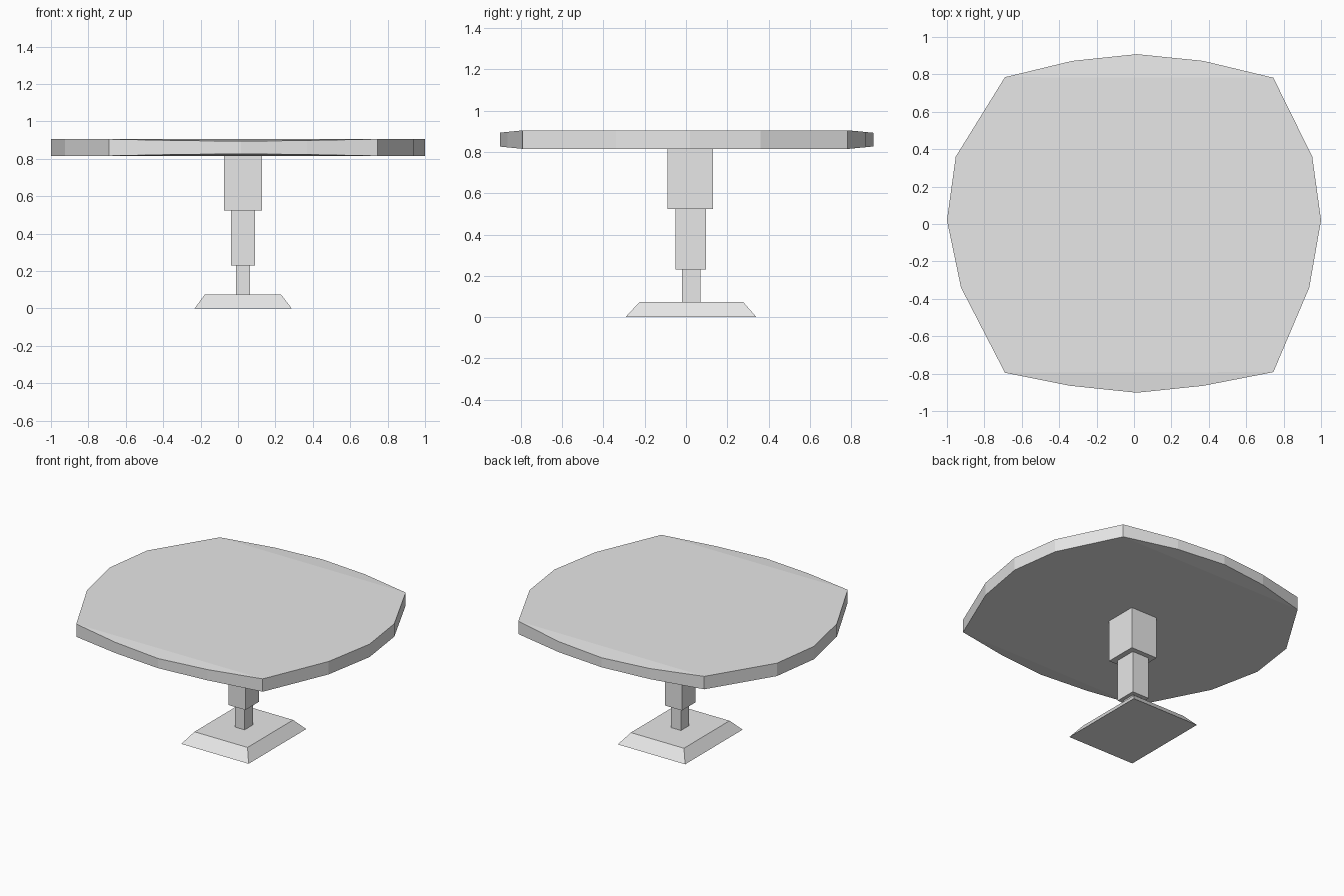
import bpy
import bmesh

cube = bpy.data.objects.get("Cube")
if cube:
    bpy.data.objects.remove(cube, do_unlink=True)

grey = bpy.data.materials.new("light grey")
grey.use_nodes = True
colour = (0.8, 0.8, 0.8, 1)
grey.diffuse_color = colour
grey.node_tree.nodes["Principled BSDF"].inputs["Base Color"].default_value = colour


def finish(name, bm):
    bmesh.ops.recalc_face_normals(bm, faces=bm.faces)
    mesh = bpy.data.meshes.new(name)
    bm.to_mesh(mesh)
    bm.free()
    mesh.materials.append(grey)
    obj = bpy.data.objects.new(name, mesh)
    bpy.context.collection.objects.link(obj)
    return obj


def block(name, bottom, top, z0, z1):
    """Four-sided block; bottom and top are (x0, x1, y0, y1) rectangles."""
    bm = bmesh.new()
    rings = []
    for (x0, x1, y0, y1), z in ((bottom, z0), (top, z1)):
        corners = ((x0, y0), (x1, y0), (x1, y1), (x0, y1))
        rings.append([bm.verts.new((x, y, z)) for x, y in corners])
    low, high = rings
    bm.faces.new(low)
    bm.faces.new(high)
    for i in range(4):
        j = (i + 1) % 4
        bm.faces.new((low[i], low[j], high[j], high[i]))
    return finish(name, bm)


# Sloped foot and the three stepped column sections
block("base", (-0.232, 0.287, -0.293, 0.341), (-0.178, 0.231, -0.225, 0.277), 0, 0.073)
sections = (
    ("lower_column", (-0.01, 0.065, -0.02, 0.07), 0.073, 0.23),
    ("middle_column", (-0.037, 0.092, -0.05, 0.098), 0.23, 0.523),
    ("upper_column", (-0.075, 0.129, -0.09, 0.132), 0.523, 0.816),
)
for name, rect, z0, z1 in sections:
    block(name, rect, rect, z0, z1)

# Tabletop: back edge, right-hand side, front edge, other side
outline = [
    (-0.69, 0.785), (-0.33, 0.872), (0.015, 0.908), (0.37, 0.872),
    (0.745, 0.782), (0.953, 0.36), (1.0, 0.02), (0.937, -0.34),
    (0.745, -0.792), (0.37, -0.865), (0.015, -0.902), (-0.34, -0.865),
    (-0.69, -0.795), (-0.925, -0.34), (-1.0, 0.02), (-0.953, 0.36),
]
bm = bmesh.new()
layers = []
for side in (-1, 1):
    ring = []
    for x, y in outline:
        # The slab thins slightly towards its front and back edges
        half = 0.045 - 0.1 * max(0, abs(y) - 0.79)
        ring.append(bm.verts.new((x, y, 0.86 + side * half)))
    layers.append(ring)
    bm.faces.new(ring[0:5])
    bm.faces.new(ring[8:13])
    bm.faces.new(ring[4:9] + ring[12:] + ring[:1])
low, high = layers
for i in range(len(outline)):
    j = (i + 1) % len(outline)
    bm.faces.new((low[i], low[j], high[j], high[i]))
finish("tabletop", bm)
